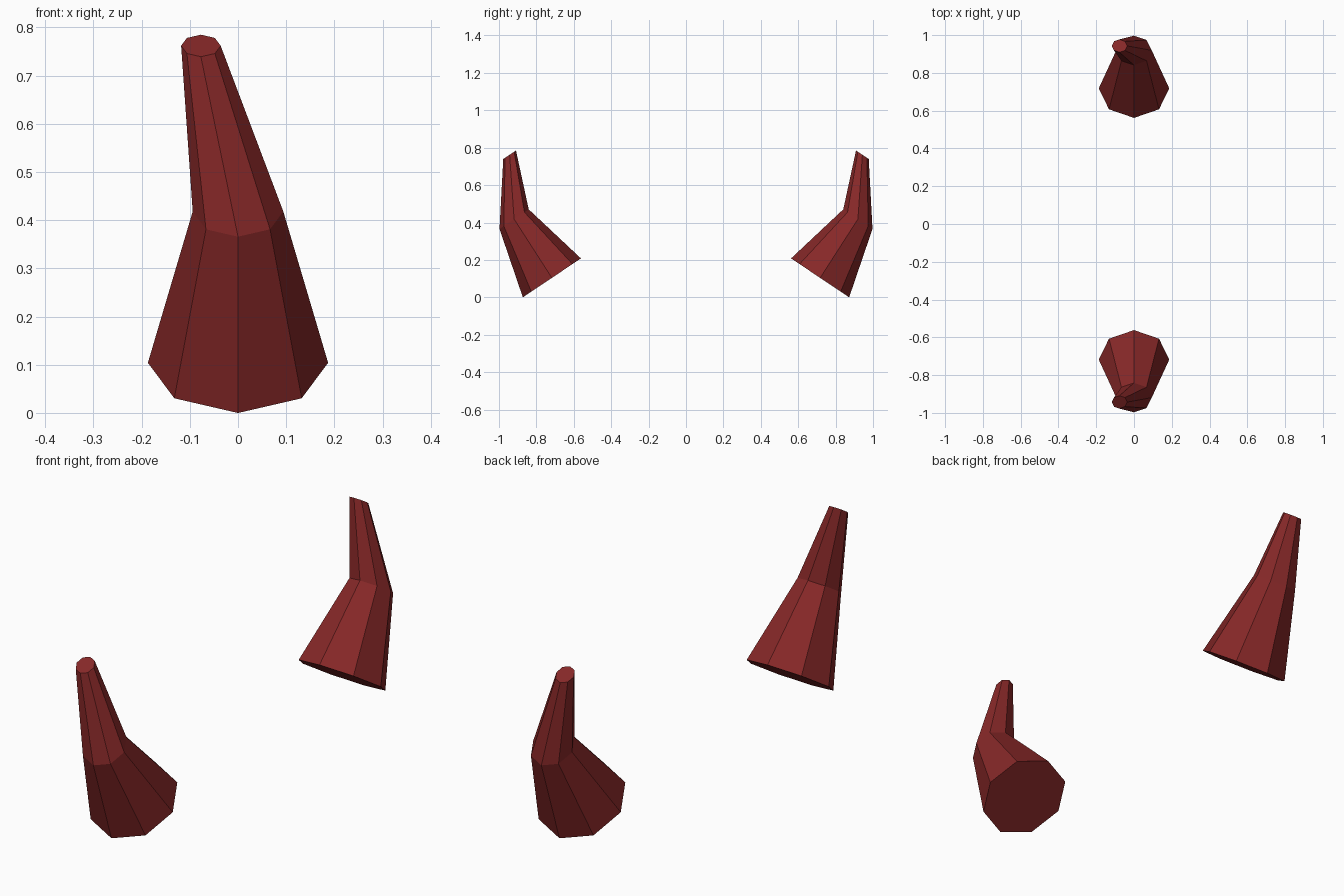
import bpy, bmesh, math
from mathutils import Vector

if "Cube" in bpy.data.objects:
    bpy.data.objects.remove(bpy.data.objects["Cube"])

SIDES = 8
mat = bpy.data.materials.new("dark red")
mat.diffuse_color = (0.24, 0.021, 0.021, 1)
mat.use_nodes = True
mat.node_tree.nodes["Principled BSDF"].inputs["Base Color"].default_value = mat.diffuse_color

# Ring centres and radii from the wide base to the narrow tip
RINGS = [((0, 0.717, 0.104), 0.187),
         ((0, 0.919, 0.418), 0.094),
         ((-0.077, 0.943, 0.762), 0.041)]
ACROSS = Vector((1, 0, 0))
SLOPE = Vector((0, 0.155, -0.104)).normalized()  # all rings share this tilt


def horn(name, side):
    """Bent, tapered horn with closed ends; side = +1 or -1 along y."""
    bm = bmesh.new()
    loops = []
    for centre, r in RINGS:
        loop = []
        for i in range(SIDES):
            a = 2 * math.pi * i / SIDES
            p = Vector(centre) + r * (math.cos(a) * ACROSS + math.sin(a) * SLOPE)
            loop.append(bm.verts.new((p.x, p.y * side, p.z)))
        loops.append(loop)
    for lo, hi in zip(loops, loops[1:]):
        for i in range(SIDES):
            j = (i + 1) % SIDES
            bm.faces.new((lo[i], lo[j], hi[j], hi[i]))
    bm.faces.new(loops[0])
    bm.faces.new(loops[-1])
    bmesh.ops.recalc_face_normals(bm, faces=bm.faces)
    mesh = bpy.data.meshes.new(name)
    bm.to_mesh(mesh)
    bm.free()
    mesh.materials.append(mat)
    bpy.context.collection.objects.link(bpy.data.objects.new(name, mesh))


# Mirrored pair
horn("back_horn", 1)
horn("front_horn", -1)
